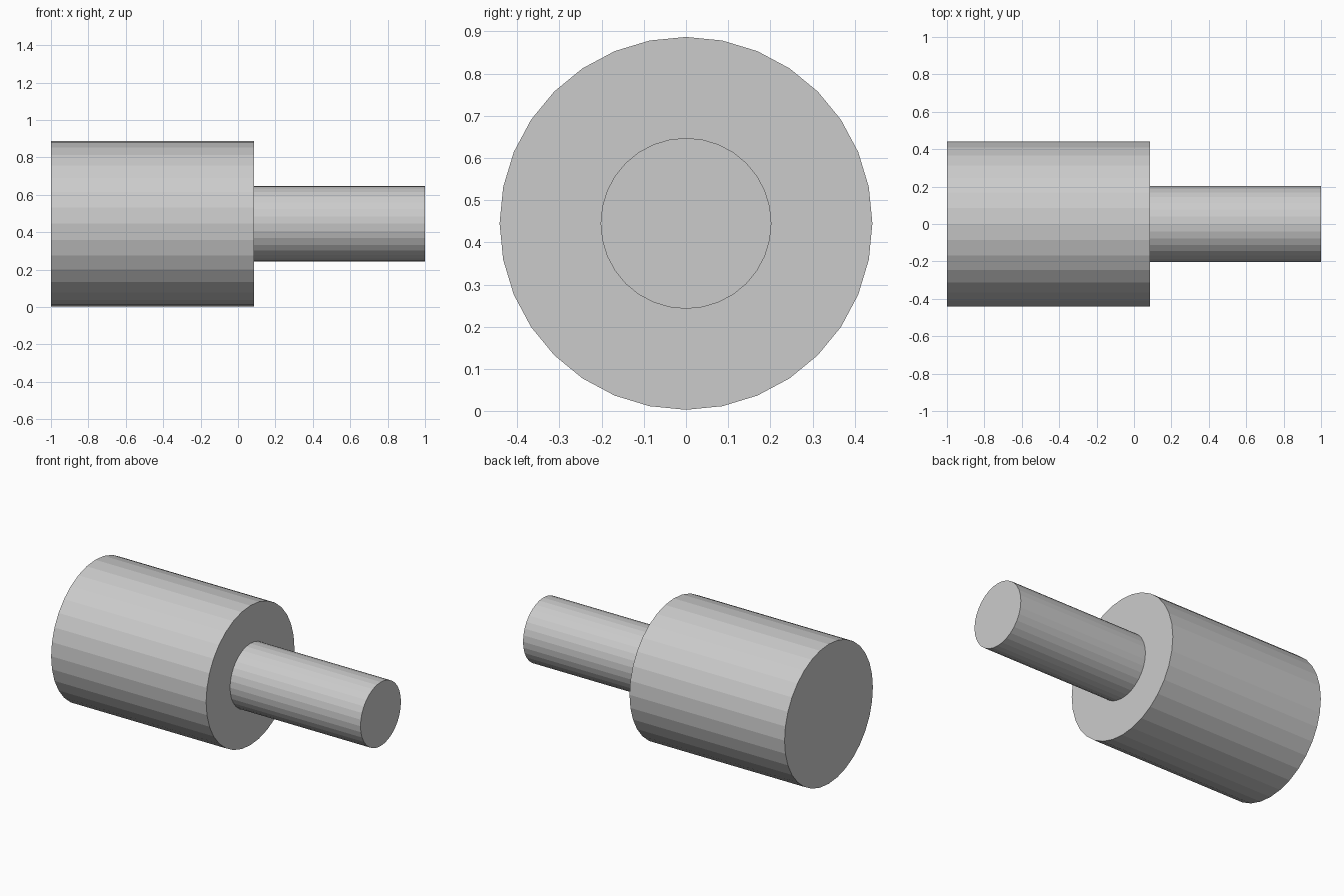
import bpy
import math

if "Cube" in bpy.data.objects:
    bpy.data.objects.remove(bpy.data.objects["Cube"])

AXIS_Z = 0.445   # height of the shared centre line
SIDES = 32


def rod(name, x0, x1, radius):
    """Flat-faced cylinder lying along x from x0 to x1."""
    bpy.ops.mesh.primitive_cylinder_add(
        vertices=SIDES, radius=radius, depth=x1 - x0,
        location=((x0 + x1) / 2, 0, AXIS_Z), rotation=(0, math.pi / 2, 0))
    obj = bpy.context.object
    obj.name = name
    bpy.ops.object.transform_apply(location=False, rotation=True, scale=True)
    return obj


# Thick body
rod("body", -1.0, 0.086, 0.442)

# Thin shaft, seated slightly into the body
rod("shaft", 0.076, 1.0, 0.2025)
